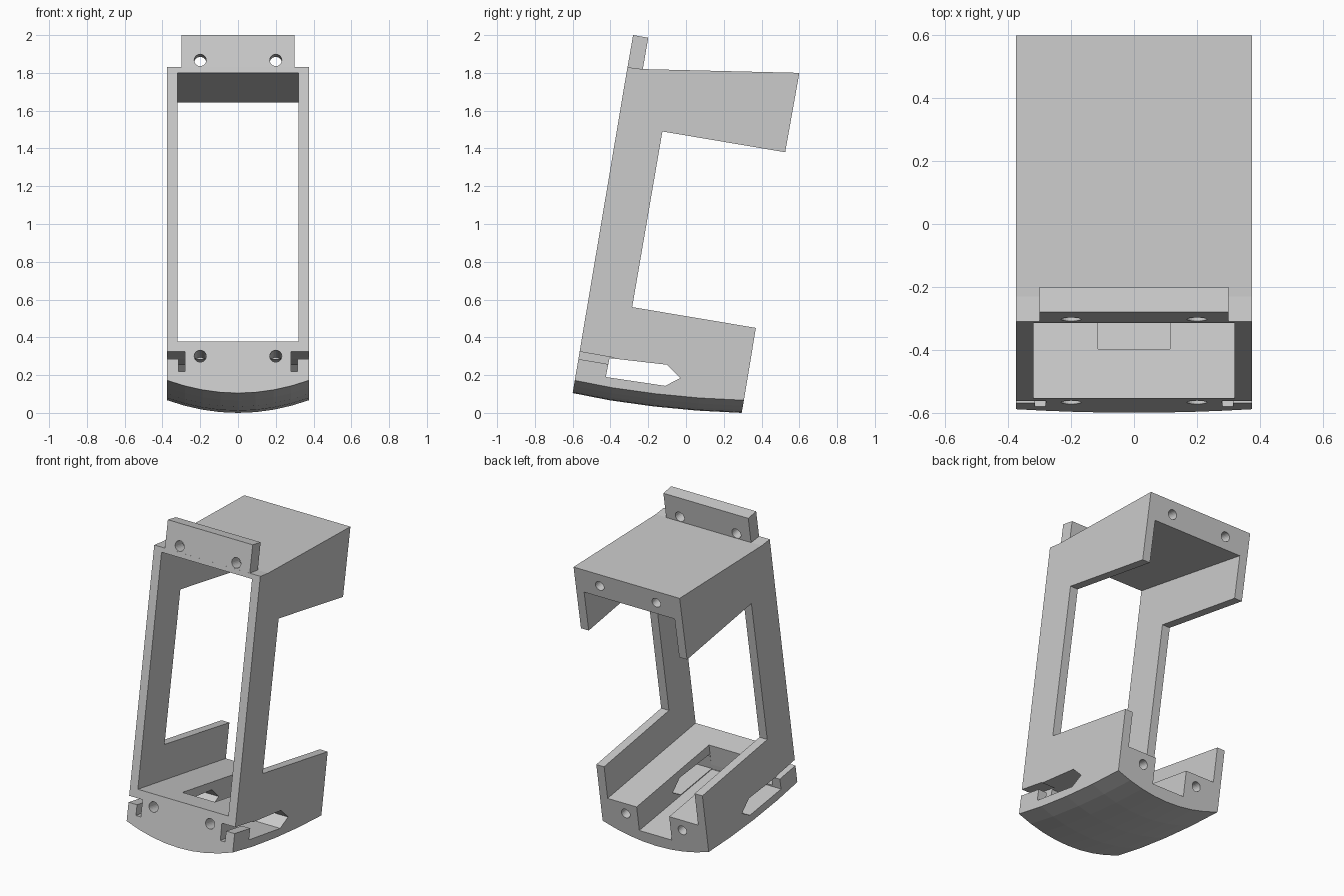
import bpy, bmesh, math
from mathutils import Vector, Matrix

if "Cube" in bpy.data.objects:
    bpy.data.objects.remove(bpy.data.objects["Cube"])

TILT = math.radians(10)


def finish(name, bm):
    bmesh.ops.recalc_face_normals(bm, faces=bm.faces)
    me = bpy.data.meshes.new(name)
    bm.to_mesh(me)
    bm.free()
    ob = bpy.data.objects.new(name, me)
    bpy.context.collection.objects.link(ob)
    return ob


def loft(name, sections):
    """Join a row of equal (x, [(y, z), ...]) sections into a solid."""
    bm = bmesh.new()
    rings = [[bm.verts.new((x, y, z)) for y, z in pts] for x, pts in sections]
    n = len(rings[0])
    for a, b in zip(rings, rings[1:]):
        for i in range(n):
            j = (i + 1) % n
            bm.faces.new((a[i], a[j], b[j], b[i]))
    bm.faces.new(rings[0])
    bm.faces.new(rings[-1][::-1])
    return finish(name, bm)


def prism(name, x0, x1, pts):
    return loft(name, [(x0, pts), (x1, pts)])


def drill(x, y, z, length, r=0.032):
    """Cylinder along the tilted depth axis, centred on the point."""
    bm = bmesh.new()
    m = (Matrix.Translation((x, y, z)) @ Matrix.Rotation(-TILT, 4, 'X')
         @ Matrix.Rotation(math.pi / 2, 4, 'X'))
    bmesh.ops.create_cone(bm, cap_ends=True, segments=24, radius1=r, radius2=r,
                          depth=length, matrix=m)
    return finish("drill_cutter", bm)


def cut(ob, cutters):
    for c in cutters:
        c.hide_render = True
        mod = ob.modifiers.new("cut", 'BOOLEAN')
        mod.operation = 'DIFFERENCE'
        mod.solver = 'EXACT'
        mod.object = c
    dg = bpy.context.evaluated_depsgraph_get()
    me = bpy.data.meshes.new_from_object(ob.evaluated_get(dg))
    ob.modifiers.clear()
    ob.data = me
    for c in cutters:
        bpy.data.objects.remove(c)


# Leaning C-shaped body with a belly curved both ways
upper = [(0.37, 0.45), (-0.285, 0.56), (-0.125, 1.49), (0.525, 1.38),
         (0.60, 1.80), (-0.23, 1.82), (-0.31, 1.83)]
belly = [(-0.60, 0.105), (-0.40, 0.066), (-0.17, 0.034), (0.06, 0.012), (0.295, 0.0)]
sections = []
for i in range(9):
    x = -0.375 + 0.75 * i / 8
    lift = 0.067 * (x / 0.375) ** 2
    sections.append((x, [(y + 0.168 * lift, z + lift) for y, z in belly] + upper))
frame = loft("leaning_frame", sections)

cutters = [
    # open interior between the side walls
    prism("interior", -0.32, 0.32, [(-0.7, 0.40), (0.5, 0.208), (0.8, 0.5),
                                    (0.8, 1.603), (-0.5, 1.833)]),
    # central floor channel
    prism("channel", -0.115, 0.115, [(-0.425, 0.185), (-0.385, 0.42),
                                     (0.5, 0.32), (0.5, 0.045)]),
    # pointed slot through both sides
    prism("side_slot", -0.6, 0.6, [(-0.425, 0.19), (-0.405, 0.29), (-0.10, 0.255),
                                   (-0.03, 0.185), (-0.11, 0.143)]),
]
for s in (-1, 1):
    # L-shaped front notches running back into the slot
    cutters.append(prism("notch", s * 0.28, s * 0.5, [(-0.7, 0.348), (-0.38, 0.292),
                                                      (-0.38, 0.253), (-0.7, 0.307)]))
    cutters.append(prism("notch_leg", s * 0.281, s * 0.315, [(-0.7, 0.340), (-0.38, 0.286),
                                                             (-0.38, 0.195), (-0.7, 0.235)]))
    # screw holes: lower front, lower rear, upper rear
    cutters.append(drill(s * 0.2, -0.565, 0.30, 0.44))
    cutters.append(drill(s * 0.2, 0.322, 0.165, 0.40, 0.03))
    cutters.append(drill(s * 0.2, 0.585, 1.72, 0.40, 0.03))
cut(frame, cutters)

# Mounting tab standing on the top front edge
tab = prism("mounting_tab", -0.30, 0.30, [(-0.311, 1.822), (-0.28, 2.0),
                                          (-0.20, 1.986), (-0.23, 1.812)])
cut(tab, [drill(s * 0.2, -0.262, 1.86, 0.4) for s in (-1, 1)])
